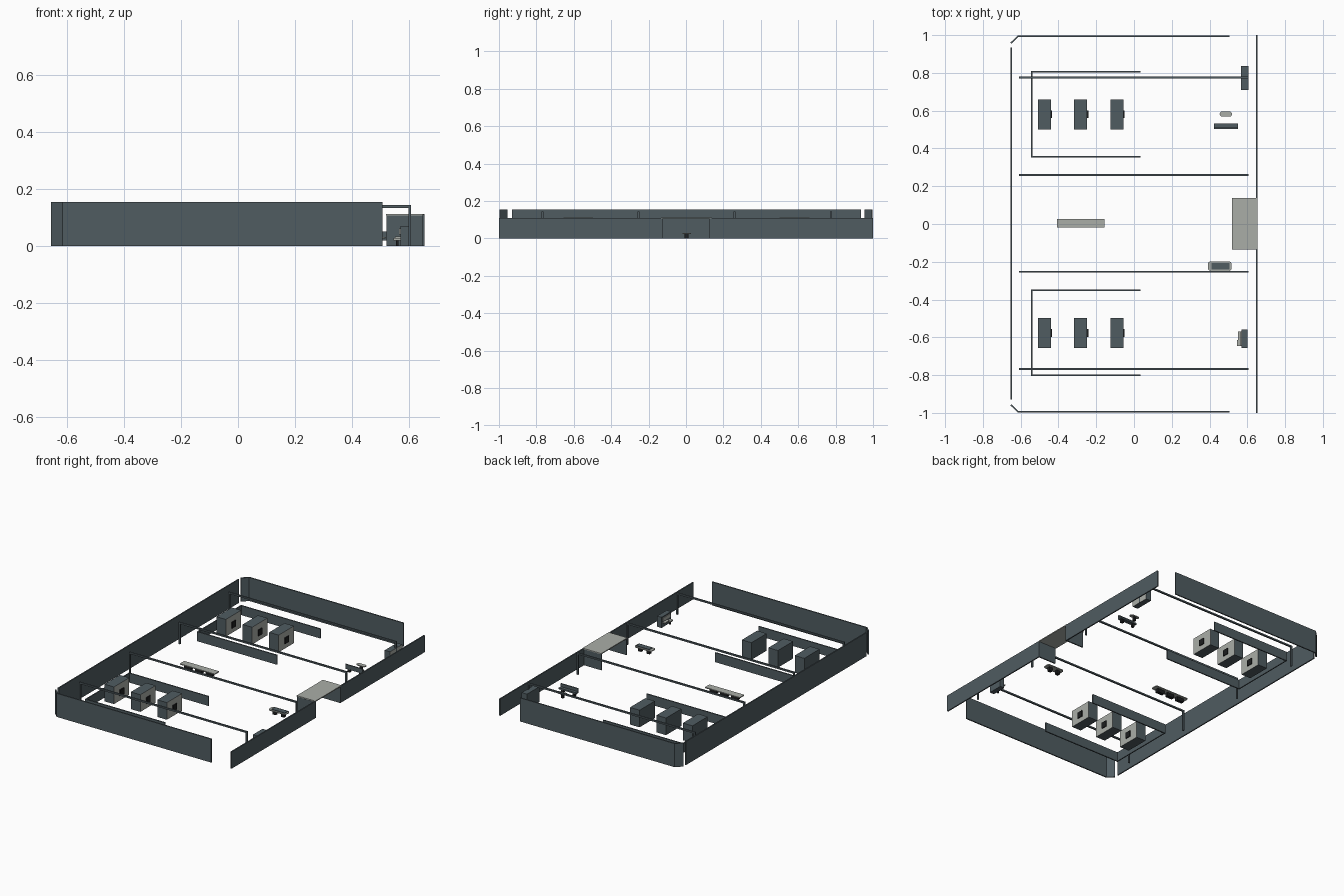
import bpy
import bmesh
import math

cube = bpy.data.objects.get("Cube")
if cube:
    bpy.data.objects.remove(cube, do_unlink=True)


def material(name, rgb):
    m = bpy.data.materials.new(name)
    m.use_nodes = True
    m.diffuse_color = (*rgb, 1)
    m.node_tree.nodes["Principled BSDF"].inputs["Base Color"].default_value = (*rgb, 1)
    return m


SLATE = material("slate", (0.08, 0.107, 0.12))
PALE = material("pale grey", (0.40, 0.42, 0.39))
BLACK = material("black", (0.012, 0.013, 0.014))


def finish(name, bm, mats):
    bmesh.ops.recalc_face_normals(bm, faces=bm.faces)
    mesh = bpy.data.meshes.new(name)
    bm.to_mesh(mesh)
    bm.free()
    for m in mats:
        mesh.materials.append(m)
    ob = bpy.data.objects.new(name, mesh)
    bpy.context.collection.objects.link(ob)
    return ob


def box(name, x, y, z, mat=SLATE, pale_front=False):
    """Box from (low, high) ranges; pale_front paints the +x face."""
    bm = bmesh.new()
    bmesh.ops.create_cube(bm, size=1)
    for v in bm.verts:
        v.co = [r[0] if c < 0 else r[1] for c, r in zip(v.co, (x, y, z))]
    bm.normal_update()
    if pale_front:
        for f in bm.faces:
            f.material_index = int(f.normal.x > 0.5)
    return finish(name, bm, (mat, PALE))


def prism(name, outline, z, mat):
    """Upright prism over a plan outline."""
    bm = bmesh.new()
    base = bm.faces.new([bm.verts.new((x, y, z[0])) for x, y in outline])
    top = bmesh.ops.extrude_face_region(bm, geom=[base])["geom"]
    bmesh.ops.translate(bm, vec=(0, 0, z[1] - z[0]),
                        verts=[g for g in top if isinstance(g, bmesh.types.BMVert)])
    return finish(name, bm, (mat,))


def rounded_slab(name, centre, size, radius, z, mat=PALE):
    pts = []
    for i in range(4):
        sx, sy = ((1, 1), (-1, 1), (-1, -1), (1, -1))[i]
        for k in range(6):
            a = math.pi / 2 * (i + k / 5)
            pts.append((centre[0] + sx * (size[0] / 2 - radius) + radius * math.cos(a),
                        centre[1] + sy * (size[1] / 2 - radius) + radius * math.sin(a)))
    return prism(name, pts, z, mat)


WALL = 0.154   # outer wall height
FENCE = 0.11   # entrance wall height

# Outer walls with chamfered rear corners
box("rear_wall", (-0.655, -0.647), (-0.93, 0.935), (0, WALL))
for s, side in ((1, "left"), (-1, "right")):
    box(side + "_wall", (-0.615, 0.505), sorted((s * 0.99, s * 0.998)), (0, WALL))
    prism(side + "_corner_wall",
          [(-0.655, s * 0.96), (-0.615, s * 0.998), (-0.612, s * 0.99), (-0.648, s * 0.954)],
          (0, WALL), SLATE)
    box(side + "_entrance_wall", (0.645, 0.653), sorted((s * 0.132, s)), (0, FENCE))
    box(side + "_gate_side", (0.52, 0.653), sorted((s * 0.126, s * 0.134)), (0, 0.106))

# Entrance canopy
box("gate_roof", (0.518, 0.653), (-0.133, 0.138), (0.106, 0.112), PALE)

# Overhead rails on posts
for i, y in enumerate((-0.768, -0.253, 0.26, 0.775)):
    box(f"rail_{i}", (-0.61, 0.606), (y - 0.005, y + 0.005), (0.133, 0.143))
    for end, x in (("rear", -0.605), ("front", 0.601)):
        box(f"{end}_post_{i}", (x - 0.005, x + 0.005), (y - 0.005, y + 0.005), (0, 0.134))

# Two bays: low U-shaped screens, each holding three cabinets
for s, side in ((0.58, "left"), (-0.577, "right")):
    lo, hi = s - 0.225, s + 0.225
    box(side + "_bay_back", (-0.544, -0.537), (lo, hi), (0, 0.062))
    for end, y in (("inner", lo), ("outer", hi)):
        box(f"{side}_bay_{end}_screen", (-0.544, 0.035), (y - 0.004, y + 0.004), (0, 0.062))
    for i, x in enumerate((-0.508, -0.317, -0.125)):
        box(f"{side}_cabinet_{i}", (x, x + 0.069), (s - 0.079, s + 0.079), (0, 0.112),
            pale_front=True)
        box(f"{side}_cabinet_panel_{i}", (x + 0.069, x + 0.075), (s - 0.02, s + 0.02),
            (0.032, 0.072), BLACK)

# Long central table
rounded_slab("long_table_top", (-0.282, 0.004), (0.253, 0.047), 0.006, (0.024, 0.03))
for i, x in enumerate((-0.36, -0.282, -0.205)):
    box(f"long_table_leg_{i}", (x - 0.025, x + 0.025), (-0.008, 0.014), (0, 0.024), BLACK)

# Small display table beside the entrance
rounded_slab("display_table_top", (0.454, -0.223), (0.125, 0.05), 0.014, (0.026, 0.032))
box("display_table_inlay", (0.41, 0.506), (-0.24, -0.206), (0.032, 0.036))
for i, x in enumerate((0.425, 0.485)):
    box(f"display_table_leg_{i}", (x - 0.012, x + 0.012), (-0.233, -0.213), (0, 0.026), BLACK)

# Oval coffee table and bench
rounded_slab("oval_table_top", (0.486, 0.582), (0.065, 0.028), 0.0139, (0.027, 0.032))
box("oval_table_leg", (0.478, 0.494), (0.575, 0.589), (0, 0.027), BLACK)
box("bench_seat", (0.424, 0.55), (0.504, 0.531), (0.02, 0.03))
box("bench_back", (0.424, 0.55), (0.504, 0.511), (0.03, 0.05))
for i, x in enumerate((0.445, 0.529)):
    box(f"bench_leg_{i}", (x - 0.008, x + 0.008), (0.509, 0.527), (0, 0.02), BLACK)

# Service counter and wall cabinet by the entrance wall
box("service_cabinet", (0.568, 0.6), (-0.657, -0.558), (0, 0.07))
box("service_cabinet_screen", (0.564, 0.568), (-0.645, -0.57), (0.04, 0.062), PALE)
box("service_stool_seat", (0.544, 0.568), (-0.645, -0.615), (0.02, 0.028), PALE)
box("service_stool_leg", (0.553, 0.561), (-0.634, -0.626), (0, 0.02), BLACK)
box("service_shelf", (0.55, 0.568), (-0.615, -0.568), (0.028, 0.034), PALE)
box("entrance_cabinet", (0.566, 0.605), (0.709, 0.836), (0, 0.1), pale_front=True)
